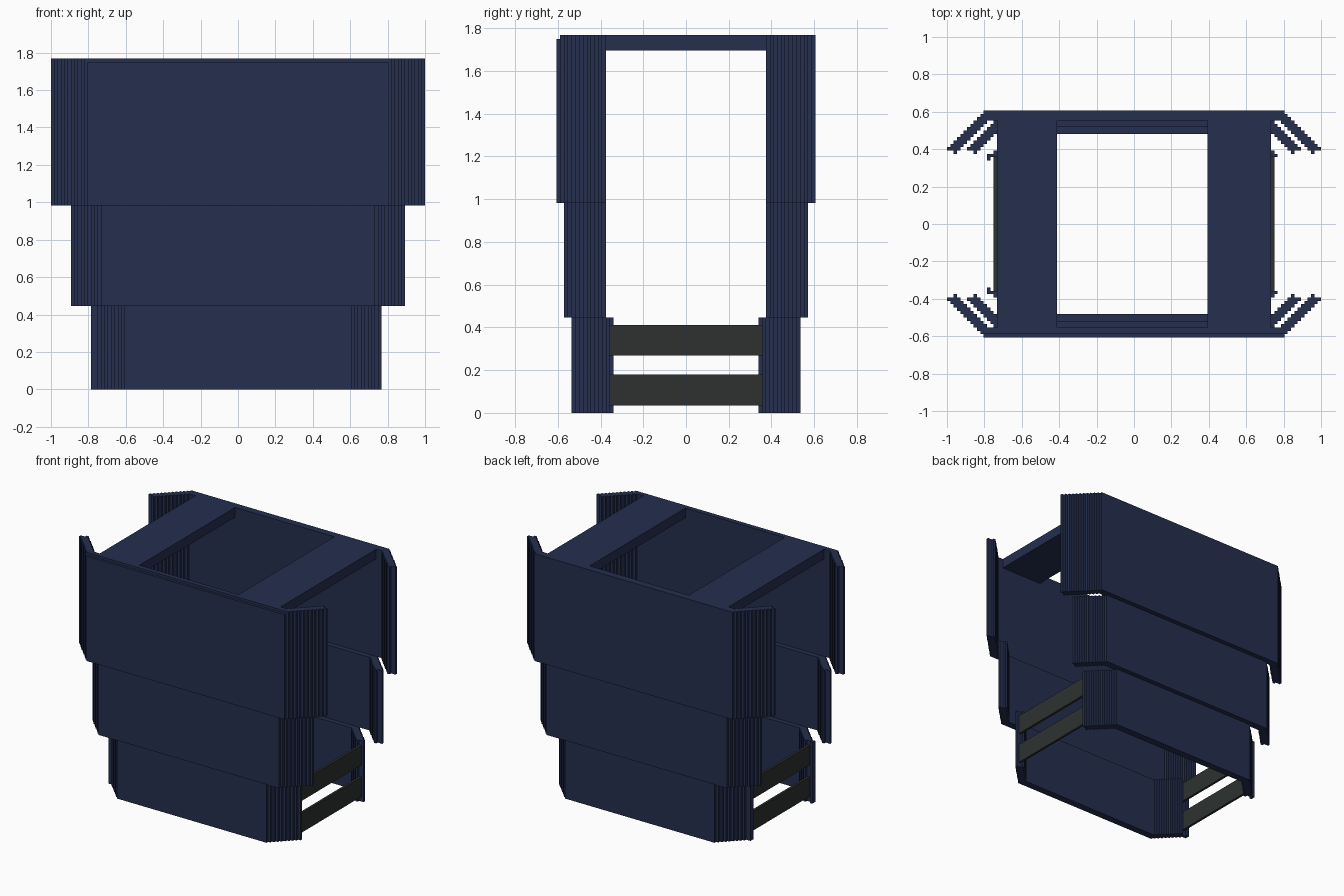
import bpy, bmesh

if "Cube" in bpy.data.objects:
    bpy.data.objects.remove(bpy.data.objects["Cube"])

U = 2 / 112  # the model sits on a regular block grid


def material(name, rgb):
    m = bpy.data.materials.new(name)
    m.diffuse_color = (*rgb, 1)
    m.use_nodes = True
    m.node_tree.nodes["Principled BSDF"].inputs["Base Color"].default_value = m.diffuse_color
    return m


NAVY = material("navy_paint", (0.018, 0.028, 0.078))
DARK = material("dark_metal", (0.026, 0.031, 0.029))


def finish(name, bm, mat):
    bmesh.ops.scale(bm, vec=(U, U, U), verts=bm.verts)
    bmesh.ops.recalc_face_normals(bm, faces=bm.faces)
    me = bpy.data.meshes.new(name)
    bm.to_mesh(me)
    bm.free()
    me.materials.append(mat)
    ob = bpy.data.objects.new(name, me)
    bpy.context.collection.objects.link(ob)
    return ob


def box(name, x, y, z, mat=NAVY):
    bm = bmesh.new()
    bmesh.ops.create_cube(bm, size=1)
    for v in bm.verts:
        for k, r in enumerate((x, y, z)):
            v.co[k] = r[0] if v.co[k] < 0 else r[1]
    return finish(name, bm, mat)


def shell(name, p, y, n, z0, z1, side, thin=False):
    """Flat panel of half width p at depth y with n stair steps folding back at each end."""
    half = [] if thin else [(p, y)]
    for i in range(n):                                  # outer steps
        half += [(p + i, y - 1 - i), (p + i + 1, y - 1 - i)]
    tip = y - 1 - n
    half += [(p + n, tip), (p + n - 2, tip)]
    for i in range(n - 3, -2, -1):                      # inner steps
        half += [(p + i + 1, y - 5 - i), (p + i, y - 5 - i)]
    half.append((p - 1, y - 3))
    pts = half + [(-a, b) for a, b in reversed(half)]
    bm = bmesh.new()
    clean = [q for k, q in enumerate(pts) if q != pts[k - 1]]
    face = bm.faces.new([bm.verts.new((a, side * b, z0)) for a, b in clean])
    ext = bmesh.ops.extrude_face_region(bm, geom=[face])
    top = [g for g in ext["geom"] if isinstance(g, bmesh.types.BMVert)]
    bmesh.ops.translate(bm, verts=top, vec=(0, 0, z1 - z0))
    if not any(len(f.verts) == len(clean) and f.calc_center_median().z == z0 for f in bm.faces):
        bm.faces.new([v for v in bm.verts if v.co.z == z0])
    return finish(name, bm, NAVY)


# Three stepped tiers, front and back
for side, label in ((-1, "front"), (1, "back")):
    shell(f"{label}_lower_shell", 34, 30, 9, 0, 25, side)
    shell(f"{label}_middle_shell", 41, 32, 9, 25, 55, side)
    shell(f"{label}_upper_shell", 45, 34, 11, 55, 99, side, thin=side < 0)

# Front skin stops one step below the rim
box("front_skin", (-45, 45), (-34, -33), (55, 98))

# Top cross beams
box("right_top_beam", (22, 41), (-31, 31), (95, 99))
box("left_top_beam", (-41, -23), (-31, 31), (95, 99))

# Side slats between the lower shells
for s, label in ((-1, "left"), (1, "right")):
    x = sorted((41 * s, 42 * s))
    box(f"{label}_lower_slat", x, (-20, 20), (2, 10), DARK)
    box(f"{label}_upper_slat", x, (-20, 20), (15, 23), DARK)

# Small extra end strips on the left
for s, label in ((-1, "front"), (1, "back")):
    box(f"{label}_left_end_strip", (-44, -43), sorted((19 * s, 21 * s)), (0, 25))
